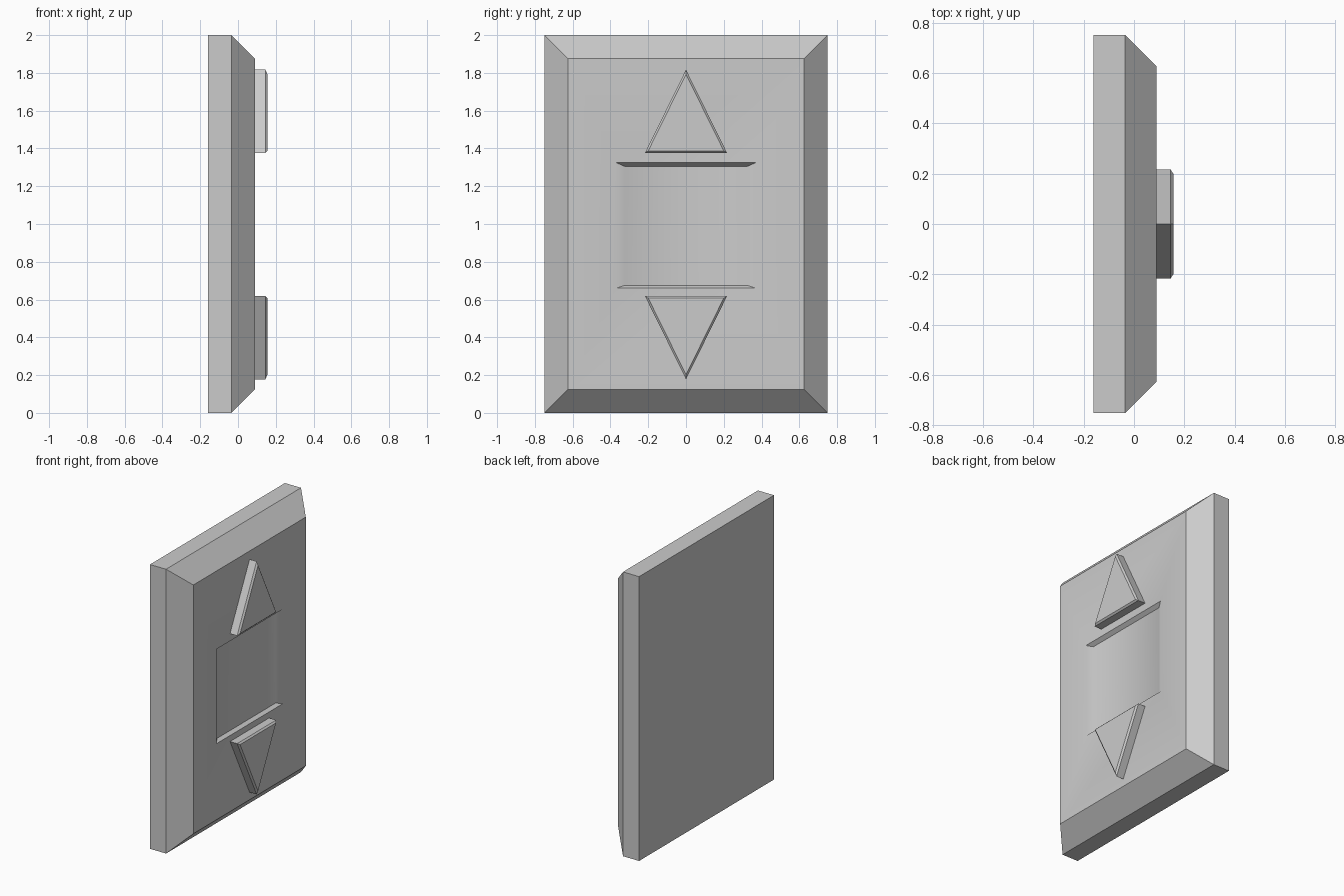
import bpy, bmesh, math

if "Cube" in bpy.data.objects:
    bpy.data.objects.remove(bpy.data.objects["Cube"])


def loft(name, rings):
    """Skin matching (y, z) outlines placed at successive x positions, capped at both ends."""
    bm = bmesh.new()
    loops = [[bm.verts.new((x, y, z)) for y, z in pts] for x, pts in rings]
    for a, b in zip(loops, loops[1:]):
        for i in range(len(a)):
            j = (i + 1) % len(a)
            bm.faces.new((a[i], a[j], b[j], b[i]))
    bm.faces.new(loops[0][::-1])
    bm.faces.new(loops[-1])
    bmesh.ops.recalc_face_normals(bm, faces=bm.faces[:])
    mesh = bpy.data.meshes.new(name)
    bm.to_mesh(mesh)
    bm.free()
    obj = bpy.data.objects.new(name, mesh)
    bpy.context.collection.objects.link(obj)
    bpy.ops.object.select_all(action='DESELECT')
    obj.select_set(True)
    bpy.context.view_layer.objects.active = obj
    bpy.ops.object.shade_smooth_by_angle(angle=math.radians(35))
    return obj


def rect(half_y, z0, z1):
    return [(-half_y, z0), (half_y, z0), (half_y, z1), (-half_y, z1)]


# Wall plate: straight back, chamfered front border, shallow square recess
loft("wall_plate", [
    (-0.16, rect(0.75, 0, 2)),
    (-0.035, rect(0.75, 0, 2)),
    (0.09, rect(0.625, 0.125, 1.875)),
    (0.09, rect(0.37, 0.66, 1.325)),
    (0.065, rect(0.325, 0.675, 1.305)),
])


# Triangular buttons with a small chamfer around the front face
def button(name, base_z, direction):
    def triangle(scale):
        inc = 0.134  # height of the incentre above the base
        pts = [(-0.217, 0), (0.217, 0), (0, 0.44)]
        return [(y * scale, base_z + direction * (inc + (h - inc) * scale))
                for y, h in pts]
    loft(name, [(0.08, triangle(1)), (0.145, triangle(1)), (0.156, triangle(0.92))])


button("up_button", 1.377, 1)
button("down_button", 0.618, -1)
